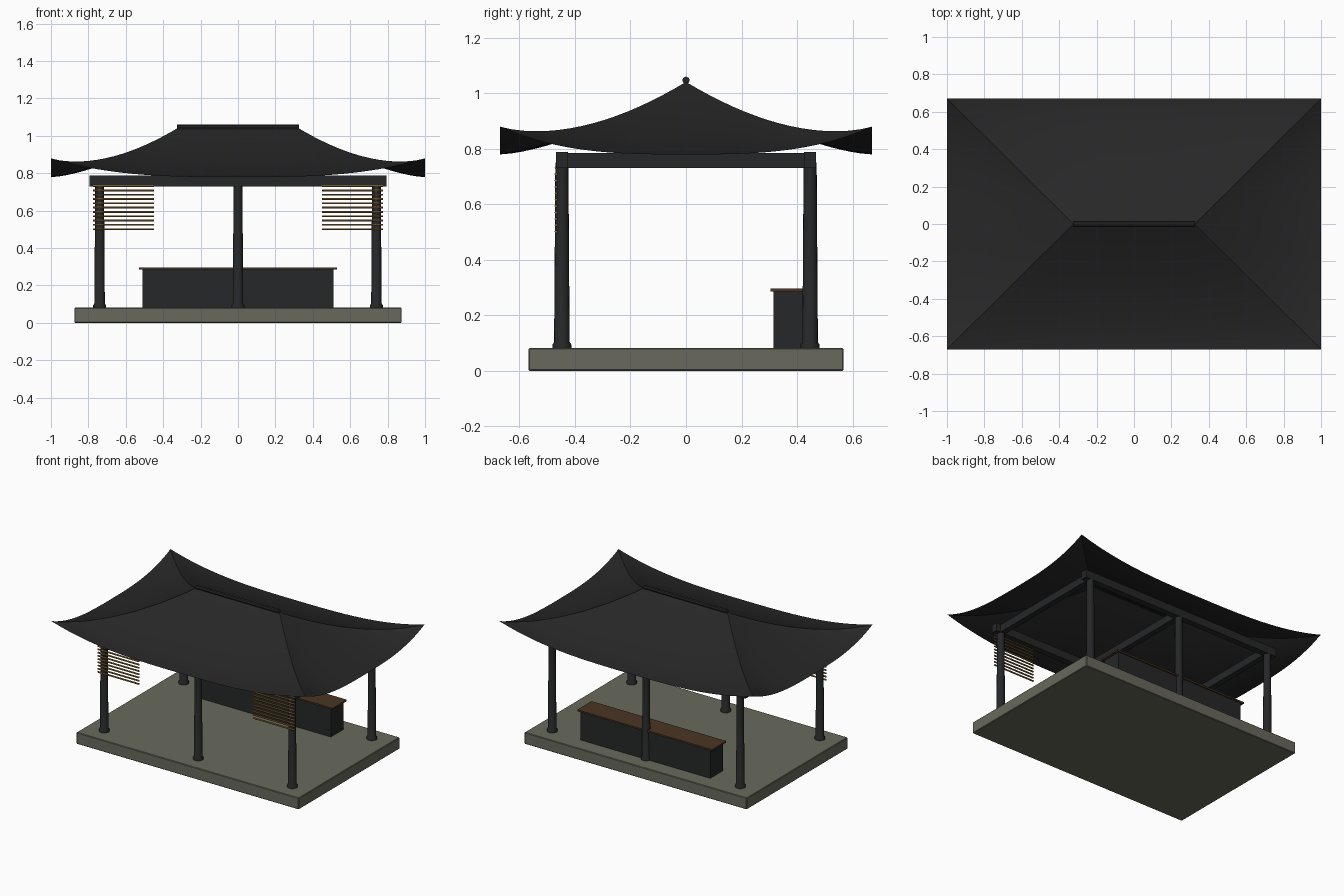
import bpy, bmesh, math
from mathutils import Matrix

if "Cube" in bpy.data.objects:
    bpy.data.objects.remove(bpy.data.objects["Cube"])


def material(name, rgb):
    m = bpy.data.materials.new(name)
    m.diffuse_color = (*rgb, 1)
    m.use_nodes = True
    m.node_tree.nodes["Principled BSDF"].inputs["Base Color"].default_value = m.diffuse_color
    return m


ROOF = material("charcoal roof", (0.020, 0.020, 0.020))
TIMBER = material("dark timber", (0.019, 0.020, 0.021))
STONE = material("grey stone", (0.138, 0.141, 0.107))
WOOD = material("brown wood", (0.068, 0.036, 0.017))
BAMBOO = material("bamboo", (0.26, 0.145, 0.035))


def finish(name, bm, mat, smooth=None):
    me = bpy.data.meshes.new(name)
    bm.to_mesh(me)
    bm.free()
    me.materials.append(mat)
    ob = bpy.data.objects.new(name, me)
    bpy.context.collection.objects.link(ob)
    if smooth:
        bpy.ops.object.select_all(action='DESELECT')
        ob.select_set(True)
        bpy.context.view_layer.objects.active = ob
        bpy.ops.object.shade_smooth_by_angle(angle=math.radians(smooth))
    return ob


def box(name, x, y, z, mat, bevel=0):
    """Box from (min, max) pairs."""
    bm = bmesh.new()
    bmesh.ops.create_cube(bm, size=1)
    for v in bm.verts:
        v.co = [(a + b) / 2 + c * (b - a) for c, (a, b) in zip(v.co, (x, y, z))]
    if bevel:
        bmesh.ops.bevel(bm, geom=bm.edges[:], offset=bevel, segments=1, affect='EDGES')
    return finish(name, bm, mat)


def rod(bm, x0, x1, y, z, r, sides):
    """Rod lying along x."""
    m = Matrix.Translation(((x0 + x1) / 2, y, z)) @ Matrix.Rotation(math.pi / 2, 4, 'Y')
    bmesh.ops.create_cone(bm, cap_ends=True, segments=sides, radius1=r, radius2=r,
                          depth=x1 - x0, matrix=m)


def post(name, x, y, sides=16):
    """Lathed post with a flared foot and slight taper."""
    profile = [(0.034, 0.078), (0.034, 0.094), (0.028, 0.104), (0.0235, 0.75)]
    bm = bmesh.new()
    rings = [[bm.verts.new((x + r * math.cos(2 * math.pi * i / sides),
                            y + r * math.sin(2 * math.pi * i / sides), z))
              for i in range(sides)] for r, z in profile]
    for a, b in zip(rings, rings[1:]):
        for i in range(sides):
            j = (i + 1) % sides
            bm.faces.new((a[i], a[j], b[j], b[i]))
    bm.faces.new(rings[0][::-1])
    bm.faces.new(rings[-1])
    finish(name, bm, TIMBER, 35)


# Platform
box("platform", (-0.875, 0.875), (-0.567, 0.567), (0, 0.082), STONE, 0.004)

# Posts, long beams, cross beams
for row, y in (("front", -0.447), ("back", 0.447)):
    for side, x in (("left", -0.74), ("middle", 0), ("right", 0.74)):
        post(f"{row}_{side}_post", x, y)
    box(f"{row}_beam", (-0.795, 0.795), (y - 0.022, y + 0.022), (0.73, 0.787), TIMBER)
for side, x in (("left", -0.74), ("middle", 0), ("right", 0.74)):
    box(f"{side}_cross_beam", (x - 0.02, x + 0.02), (-0.46, 0.46), (0.731, 0.785), TIMBER)

# Counter
box("counter_body", (-0.51, 0.51), (0.315, 0.455), (0.08, 0.286), TIMBER)
box("counter_top", (-0.53, 0.53), (0.305, 0.465), (0.285, 0.296), WOOD)

# Bamboo blinds
for side, x0 in (("left", -0.775), ("right", 0.45)):
    bm = bmesh.new()
    for i in range(11):
        rod(bm, x0, x0 + 0.325, -0.468, 0.731 - i * 0.023, 0.0055, 6)
    finish(f"{side}_blind", bm, BAMBOO)

# Hipped roof: four curved sheets, corners lifted
RIDGE, NT, NU = 0.325, 16, 32


def roof_sheet(name, sign, long_side):
    bm = bmesh.new()
    grid = []
    for i in range(NT + 1):
        t = i / NT
        z0 = 0.779 + 0.261 * (1 - t) ** 1.53
        hx, hy = RIDGE + (1 - RIDGE) * t, 0.67 * t
        row = []
        for j in range(NU + 1):
            u = 2 * j / NU - 1
            z = z0 + 0.1 * t ** 2.2 * abs(u) ** 3
            co = (-sign * u * hx, sign * hy, z) if long_side else (sign * hx, sign * u * hy, z)
            row.append(bm.verts.new(co))
        grid.append(row)
    for a, b in zip(grid, grid[1:]):
        for j in range(NU):
            bm.faces.new((a[j], b[j], b[j + 1], a[j + 1]))
    bmesh.ops.remove_doubles(bm, verts=bm.verts[:], dist=1e-5)
    finish(name, bm, ROOF, 40)


roof_sheet("front_roof_slope", -1, True)
roof_sheet("back_roof_slope", 1, True)
roof_sheet("left_roof_slope", -1, False)
roof_sheet("right_roof_slope", 1, False)

# Ridge cap
bm = bmesh.new()
rod(bm, -0.325, 0.325, 0, 1.046, 0.0135, 8)
finish("ridge_cap", bm, ROOF)
